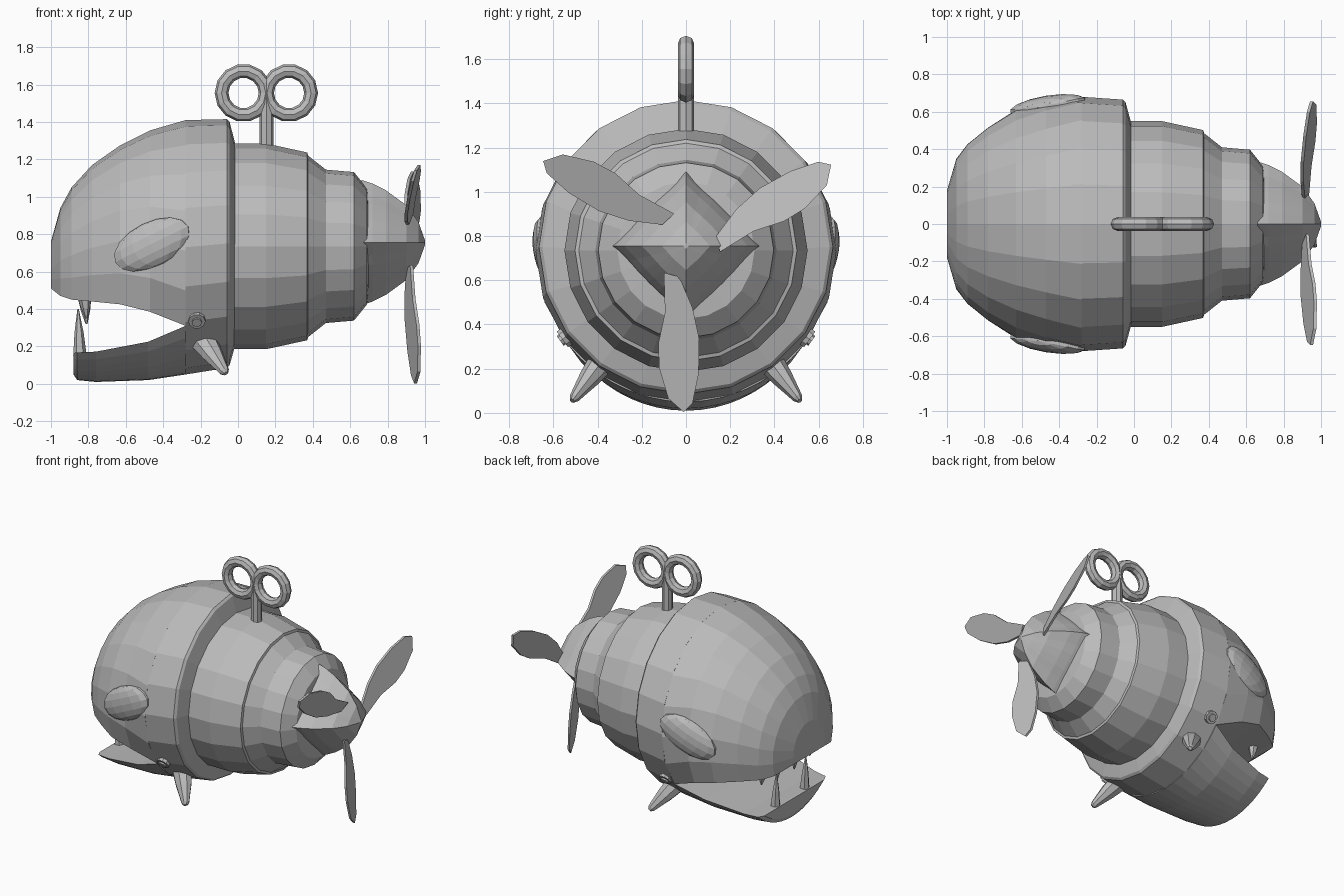
import bpy, bmesh, math
from mathutils import Vector, Matrix

if "Cube" in bpy.data.objects:
    bpy.data.objects.remove(bpy.data.objects["Cube"])

metal = bpy.data.materials.new("plain grey")
metal.diffuse_color = (0.5, 0.5, 0.5, 1)
metal.use_nodes = True
metal.node_tree.nodes["Principled BSDF"].inputs["Base Color"].default_value = metal.diffuse_color
AXIS = 0.745


def finish(name, bm):
    bmesh.ops.recalc_face_normals(bm, faces=bm.faces)
    me = bpy.data.meshes.new(name)
    bm.to_mesh(me)
    bm.free()
    me.materials.append(metal)
    ob = bpy.data.objects.new(name, me)
    bpy.context.collection.objects.link(ob)
    return ob


def loft(name, rings):
    """Skin a series of equal-length closed rings and cap both ends."""
    bm = bmesh.new()
    vs = [[bm.verts.new(p) for p in r] for r in rings]
    n = len(rings[0])
    for a, b in zip(vs, vs[1:]):
        for i in range(n):
            j = (i + 1) % n
            bm.faces.new((a[i], a[j], b[j], b[i]))
    bm.faces.new(vs[0])
    bm.faces.new(vs[-1])
    return finish(name, bm)


def circle(x, c, r, n=20, shape=lambda t: 1):
    ts = [2 * math.pi * i / n for i in range(n)]
    return [(x, r * shape(t) * math.cos(t), c + r * shape(t) * math.sin(t)) for t in ts]


def arc(x, c, r, cut, upper, n=14):
    """Part of a circle above or below the height 'cut', closed by a chord."""
    a = math.asin(max(-1, min(1, (cut - c) / r)))
    a0, a1 = (a, math.pi - a) if upper else (math.pi - a, 2 * math.pi + a)
    ts = [a0 + (a1 - a0) * i / n for i in range(n + 1)]
    return [(x, r * math.cos(t), c + r * math.sin(t)) for t in ts]


def cone(name, base, tip, r1, r2, n=8, stretch=1.0):
    """Tapered round bar between two points."""
    base, tip = Vector(base), Vector(tip)
    d = tip - base
    z = d.normalized()
    x = (Vector((1, 0, 0)) - z * z.x).normalized()
    y = z.cross(x)
    rings = []
    for k, r in ((0, r1), (0.5, r1 * 0.62 + r2 * 0.38), (0.94, r2 * 1.3), (1, r2 * 0.7)) if r1 > r2 \
            else ((0, r1), (1, r2)):
        rings.append([base + d * k + x * (r * stretch * math.cos(2 * math.pi * i / n))
                      + y * (r * math.sin(2 * math.pi * i / n)) for i in range(n)])
    return loft(name, rings)


# head: upper half over the mouth, lower jaw, and full ring behind the mouth corner
loft("upper_head", [arc(*s, True) for s in (
    (-1.0, 0.58, 0.18, 0.51), (-0.95, 0.59, 0.35, 0.47), (-0.89, 0.62, 0.43, 0.45),
    (-0.78, 0.65, 0.52, 0.44), (-0.63, 0.66, 0.615, 0.425), (-0.47, 0.70, 0.655, 0.385),
    (-0.28, 0.73, 0.68, 0.31))])
loft("lower_jaw", [arc(*s, False) for s in (
    (-0.88, 0.63, 0.58, 0.165), (-0.86, 0.62, 0.6, 0.168), (-0.76, 0.615, 0.605, 0.172),
    (-0.48, 0.665, 0.645, 0.225), (-0.28, 0.73, 0.68, 0.31))])
loft("head_back", [circle(-0.28, 0.73, 0.68), circle(-0.06, 0.75, 0.665),
                   circle(-0.045, 0.75, 0.65), circle(-0.015, AXIS, 0.54)])

# stepped body
loft("body", [circle(x, 0.735, r) for x, r in (
    (-0.03, 0.55), (0.15, 0.55), (0.37, 0.502), (0.375, 0.485), (0.47, 0.41),
    (0.62, 0.397), (0.69, 0.31), (0.70, 0.2))])


# four-ridged tail cone
def star(t):
    return 1 - 0.27 * abs(math.sin(2 * t)) ** 0.6


loft("tail_cone", [circle(x, 0.755, r, 24, star) for x, r in (
    (0.66, 0.335), (0.72, 0.315), (0.79, 0.28), (0.9, 0.2), (0.965, 0.11), (1.0, 0.012))])

# propeller: one pitched blade outline, turned three times
OUTLINE = [(-0.10, 0.12), (-0.03, 0.14), (0.03, 0.28), (0.06, 0.42), (0.057, 0.58), (0.03, 0.71),
           (-0.01, 0.752), (-0.08, 0.69), (-0.122, 0.55), (-0.125, 0.44), (-0.095, 0.30)]
for k in range(3):
    turn = Matrix.Translation((0, 0, 0.755)) @ Matrix.Rotation(k * 2 * math.pi / 3, 4, 'X')
    faces = []
    for off in (-0.008, 0.008):
        faces.append([turn @ Vector((0.905 + 0.05 * (r - 0.12) / 0.62 - 0.33 * (y + 0.03) + off, y, -r))
                      for y, r in OUTLINE])
    loft("propeller_blade_%d" % (k + 1), faces)

# wind-up key
cone("key_stem", (0.152, 0, 1.24), (0.152, 0, 1.55), 0.037, 0.037, 8)
for side, cx in (("left", 0.03), ("right", 0.273)):
    rings = []
    bm = bmesh.new()
    N, M = 14, 8
    for i in range(N):
        a = 2 * math.pi * i / N
        rings.append([bm.verts.new((cx + (0.118 + 0.037 * math.cos(b)) * math.cos(a), 0.037 * math.sin(b),
                                    1.555 + (0.118 + 0.037 * math.cos(b)) * math.sin(a)))
                      for b in (2 * math.pi * j / M for j in range(M))])
    for i in range(N):
        p, q = rings[i], rings[(i + 1) % N]
        for j in range(M):
            bm.faces.new((p[j], p[(j + 1) % M], q[(j + 1) % M], q[j]))
    finish("key_loop_" + side, bm)

# mirrored parts
for side, s in (("near", -1), ("far", 1)):
    # slanted oval eye
    bm = bmesh.new()
    bmesh.ops.create_uvsphere(bm, u_segments=14, v_segments=8, radius=1)
    bm.transform(Matrix.Translation((-0.46, s * 0.632, 0.745))
                 @ Matrix.Rotation(s * math.radians(9), 4, 'Z')
                 @ Matrix.Rotation(math.radians(-26), 4, 'Y')
                 @ Matrix.Diagonal((0.225, 0.055, 0.12, 1)))
    finish("eye_" + side, bm)

    # jaw hinge bolt: collar and button
    n = Vector((0, s * 0.81, -0.585))
    p = Vector((-0.22, s * 0.535, 0.35))
    cone("hinge_collar_" + side, p - n * 0.03, p + n * 0.03, 0.046, 0.046, 10)
    cone("hinge_button_" + side, p, p + n * 0.042, 0.027, 0.027, 8)

    # small pointed fin
    cone("fin_" + side, (-0.205, s * 0.36, 0.26), (-0.065, s * 0.515, 0.055), 0.066, 0.018, 8, 1.2)

    # teeth
    for i, (y, length) in enumerate(((0.1, 0.13), (0.28, 0.1))):
        cone("upper_tooth_%s_%d" % (side, i + 1), (-0.82, s * y, 0.46),
             (-0.81, s * y, 0.45 - length), 0.036, 0.006, 6)
    cone("lower_tooth_" + side, (-0.845, s * 0.17, 0.15), (-0.855, s * 0.17, 0.4), 0.036, 0.005, 6)
